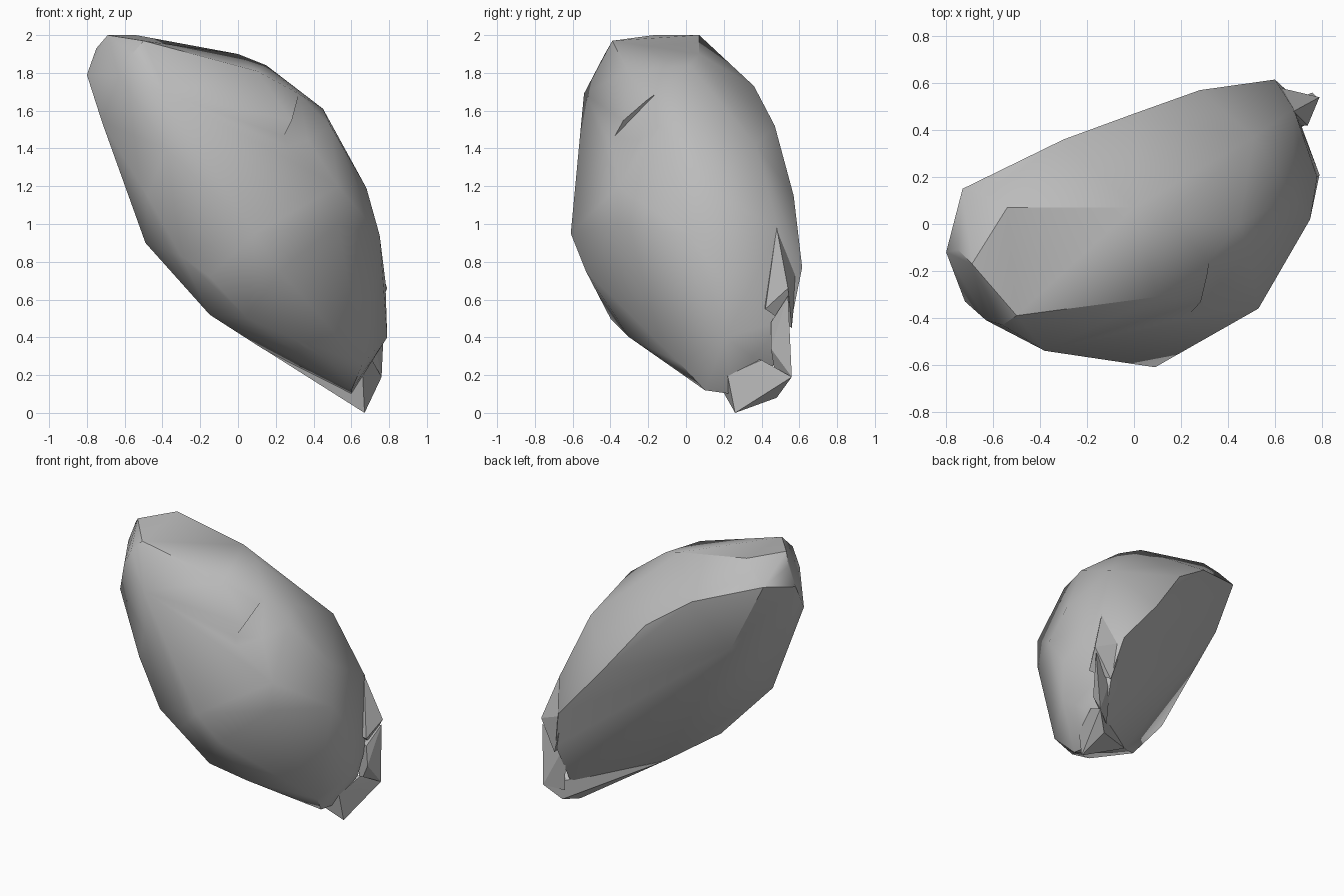
import bpy
import bmesh
import math

default_cube = bpy.data.objects.get("Cube")
if default_cube:
    bpy.data.objects.remove(default_cube, do_unlink=True)

# One plain stone colour
stone = bpy.data.materials.new("stone_grey")
stone.use_nodes = True
stone_colour = (0.5, 0.5, 0.5, 1)
stone.diffuse_color = stone_colour
stone.node_tree.nodes["Principled BSDF"].inputs["Base Color"].default_value = stone_colour


def make_boulder(name, *contours):
    """Stretch a faceted convex skin over the given contour lines."""
    bm = bmesh.new()
    for contour in contours:
        for point in contour:
            bm.verts.new(point)
    hull = bmesh.ops.convex_hull(bm, input=bm.verts)
    unused = {v for v in hull["geom_interior"] + hull["geom_unused"]
              if isinstance(v, bmesh.types.BMVert)}
    bmesh.ops.delete(bm, geom=list(unused), context="VERTS")
    # Merge nearly coplanar triangles into broad facets
    bmesh.ops.dissolve_limit(bm, angle_limit=math.radians(1),
                             verts=bm.verts, edges=bm.edges)
    bmesh.ops.recalc_face_normals(bm, faces=bm.faces)
    mesh = bpy.data.meshes.new(name)
    bm.to_mesh(mesh)
    bm.free()
    mesh.materials.append(stone)
    rock = bpy.data.objects.new(name, mesh)
    bpy.context.collection.objects.link(rock)
    return rock


def activate(rock):
    bpy.ops.object.select_all(action="DESELECT")
    rock.select_set(True)
    bpy.context.view_layer.objects.active = rock


def smooth(rock, degrees):
    activate(rock)
    bpy.ops.object.shade_smooth_by_angle(angle=math.radians(degrees))


def chip_away(rock, cutter):
    """Knock the cutter's volume out of the rock."""
    activate(rock)
    chip = rock.modifiers.new("chip", "BOOLEAN")
    chip.operation = "DIFFERENCE"
    chip.solver = "EXACT"
    chip.object = cutter
    bpy.ops.object.modifier_apply(modifier=chip.name)
    bpy.data.objects.remove(cutter, do_unlink=True)


# Blunt tip at the upper end
tip = [(-.54, .07, 2), (-.69, -.17, 2), (-.75, -.11, 1.93), (-.73, .15, 1.87),
       (-.62, .13, 1.93), (-.8, -.12, 1.79), (-.5, -.39, 1.97),
       (-.56, -.43, 1.9), (-.63, -.41, 1.78)]

# Crest sloping down from the tip
crest = [(0, .07, 1.9), (.15, .02, 1.84), (.1, -.31, 1.81), (.23, .18, 1.69),
         (.32, -.16, 1.69), (.45, 0, 1.61), (.49, -.13, 1.52)]

# Rim where the crest meets the underside at the back
back_rim = [(-.4, .28, 1.62), (-.3, .36, 1.73), (0, .47, 1.52),
            (.28, .57, 1.15), (.6, .615, .77), (.66, .56, .5)]

# Lower rim and shallow swell of the underside
underside = [(-.72, -.33, 1.54), (-.49, -.3, .9), (-.15, -.19, .52),
             (.13, .06, .34), (.6, .24, .1), (.6, .1, .12),
             (-.52, .22, 1.4), (.62, .44, .2)]

# Bulging front face
front_bulge = [(-.38, -.54, 1.69), (-.38, -.54, 1.4), (-.2, -.56, 1.2),
               (-.05, -.58, 1.1), (.09, -.61, .95), (.22, -.53, .75),
               (.53, -.36, 1.2), (.53, -.36, 1)]

# Front face curling under toward the foot
front_curl = [(-.48, -.45, 1.15), (-.3, -.47, .83), (-.15, -.46, .72),
              (.05, -.4, .5), (.28, -.3, .4), (.5, -.1, .27)]

# Side face running down to the foot
side = [(.51, .37, 1.42), (.68, .12, 1.19), (.75, .02, .94), (.78, .2, .7),
        (.79, .21, .4), (.66, -.03, .26), (.68, .49, .97), (.72, .35, .3)]

body = make_boulder("boulder_body", tip, crest, back_rim, underside,
                    front_bulge, front_curl, side)

# Shallow scoop beside the sharp front corner
scoop = [(.49, -.13, 1.52), (.53, -.36, 1.2), (.22, -.44, 1.4),
         (.32, -.16, 1.69), (.37, -.25, 1.44), (.6, -.75, 1.75)]
chip_away(body, make_boulder("scoop_cutter", scoop))
smooth(body, 38)

# Broken spur beside the back rim
spur = [(.79, .54, .66), (.68, .48, .98), (.67, .56, .45), (.58, .59, .75),
        (.74, .42, .55), (.55, .4, .6)]
smooth(make_boulder("back_spur", spur), 15)

# Narrow pillar joining the spur to the foot
pillar = [(.78, .54, .62), (.75, .54, .45), (.76, .56, .19), (.72, .45, .48),
          (.73, .45, .34), (.64, .48, .15), (.62, .5, .5)]
smooth(make_boulder("foot_pillar", pillar), 15)

# Chipped foot, tapering to a thin ledge under the body
foot = [(.67, .26, 0), (.66, .48, .08), (.76, .56, .19), (.71, .4, .28),
        (.14, .07, .335), (.66, .22, .2), (.61, .42, .2)]
smooth(make_boulder("chipped_foot", foot), 15)
